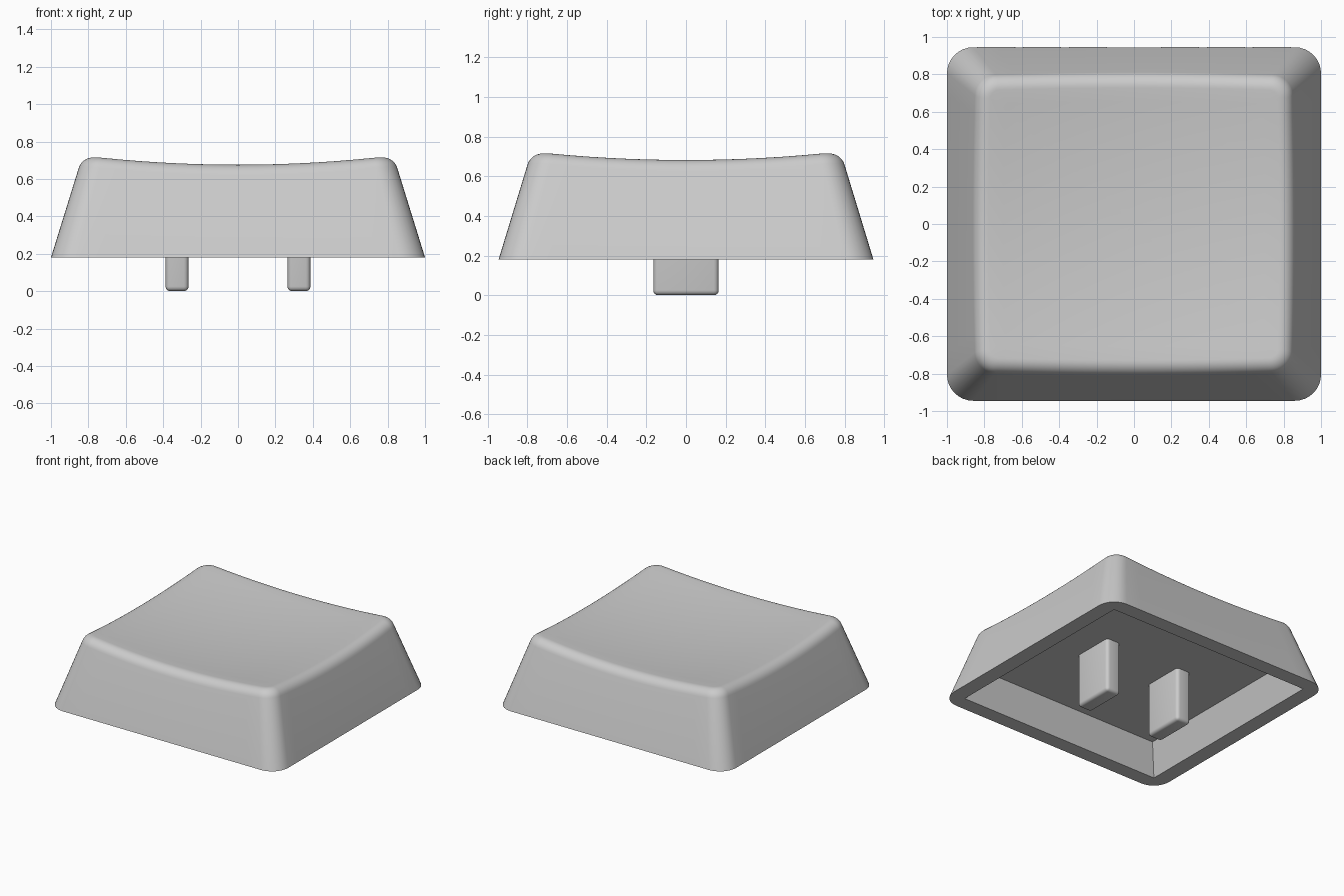
import bpy, bmesh, math
from mathutils import Vector

if "Cube" in bpy.data.objects:
    bpy.data.objects.remove(bpy.data.objects["Cube"])

BASE_Z = 0.18
FILLET = 0.064      # distance of the rounded top edge from the sharp edge
ARC, SIDE = 8, 14   # segments per corner and per straight side

grey = bpy.data.materials.new("grey plastic")
grey.diffuse_color = (0.6, 0.6, 0.6, 1)
grey.use_nodes = True
grey.node_tree.nodes["Principled BSDF"].inputs["Base Color"].default_value = grey.diffuse_color


def ring_point(i, hx, hy, r):
    """Point i of a rounded rectangle: four corner arcs joined by straight runs."""
    corner, step = divmod(i, ARC + SIDE)

    def arc(c, s):
        c %= 4
        sx, sy = ((1, 1), (-1, 1), (-1, -1), (1, -1))[c]
        a = (c + s / ARC) * math.pi / 2
        return Vector((sx * (hx - r) + r * math.cos(a), sy * (hy - r) + r * math.sin(a)))

    if step <= ARC:
        return arc(corner, step)
    return arc(corner, ARC).lerp(arc(corner + 1, 0), (step - ARC) / SIDE)


COUNT = 4 * (ARC + SIDE)


def dish(p):
    """Height of the shallow bowl in the top face."""
    return 0.637 + 0.0728 * (p.x ** 2 + p.y ** 2)


def wall(i, z, inset=0.0):
    """Point on the sloping outer wall at height z, optionally moved inward."""
    h = z - BASE_Z
    p = ring_point(i, 1 - 0.31 * h - inset, 0.945 - 0.305 * h - inset,
                   0.14 - 0.06 * h - inset)
    return Vector((p.x, p.y, z))


def column(i):
    """Profile from the cavity ceiling, round the rim, up the wall and over the edge."""
    pts = []
    for hx, hy, z in ((0.81, 0.76, 0.42), (0.88, 0.828, BASE_Z)):
        p = ring_point(i, hx, hy, 0.0)
        pts.append(Vector((p.x, p.y, z)))
    pts.append(wall(i, BASE_Z))
    z = 0.7
    for _ in range(8):
        z = dish(wall(i, z))
    edge = wall(i, z)
    low = edge + (pts[-1] - edge).normalized() * FILLET
    high = wall(i, z, FILLET)
    high.z = dish(high)
    pts.append(low)
    w = 0.79
    for k in range(1, 8):
        t = k / 7
        a, b, c = (1 - t) ** 2, 2 * w * t * (1 - t), t * t
        pts.append((low * a + edge * b + high * c) / (a + b + c))
    for k in range(1, 10):
        s = 1 - k / 10
        p = Vector((high.x * s, high.y * s, 0))
        p.z = dish(p)
        pts.append(p)
    return pts


def finish(bm, name):
    bmesh.ops.recalc_face_normals(bm, faces=bm.faces)
    mesh = bpy.data.meshes.new(name)
    bm.to_mesh(mesh)
    bm.free()
    mesh.materials.append(grey)
    obj = bpy.data.objects.new(name, mesh)
    bpy.context.collection.objects.link(obj)
    bpy.ops.object.select_all(action='DESELECT')
    obj.select_set(True)
    bpy.context.view_layer.objects.active = obj
    bpy.ops.object.shade_smooth_by_angle(angle=math.radians(35))
    return obj


# Hollow cap with dished top
bm = bmesh.new()
cols = [[bm.verts.new(p) for p in column(i)] for i in range(COUNT)]
centre = bm.verts.new((0, 0, dish(Vector((0, 0)))))
for i in range(COUNT):
    a, b = cols[i], cols[(i + 1) % COUNT]
    for k in range(len(a) - 1):
        bm.faces.new((a[k], b[k], b[k + 1], a[k + 1]))
    bm.faces.new((a[-1], b[-1], centre))
bm.faces.new([c[0] for c in cols])
bmesh.ops.remove_doubles(bm, verts=bm.verts, dist=1e-5)
finish(bm, "cap")

# Two rounded mounting prongs under the cap
for side, name in ((-1, "left_prong"), (1, "right_prong")):
    bm = bmesh.new()
    bmesh.ops.create_cube(bm, size=1)
    for v in bm.verts:
        v.co = Vector((side * 0.326 + v.co.x * 0.123, v.co.y * 0.33, (v.co.z + 0.5) * 0.45))
    edges = [e for e in bm.edges if min(v.co.z for v in e.verts) < 0.01]
    bmesh.ops.bevel(bm, geom=edges, offset=0.025, segments=4, profile=0.5, affect='EDGES')
    finish(bm, name)
